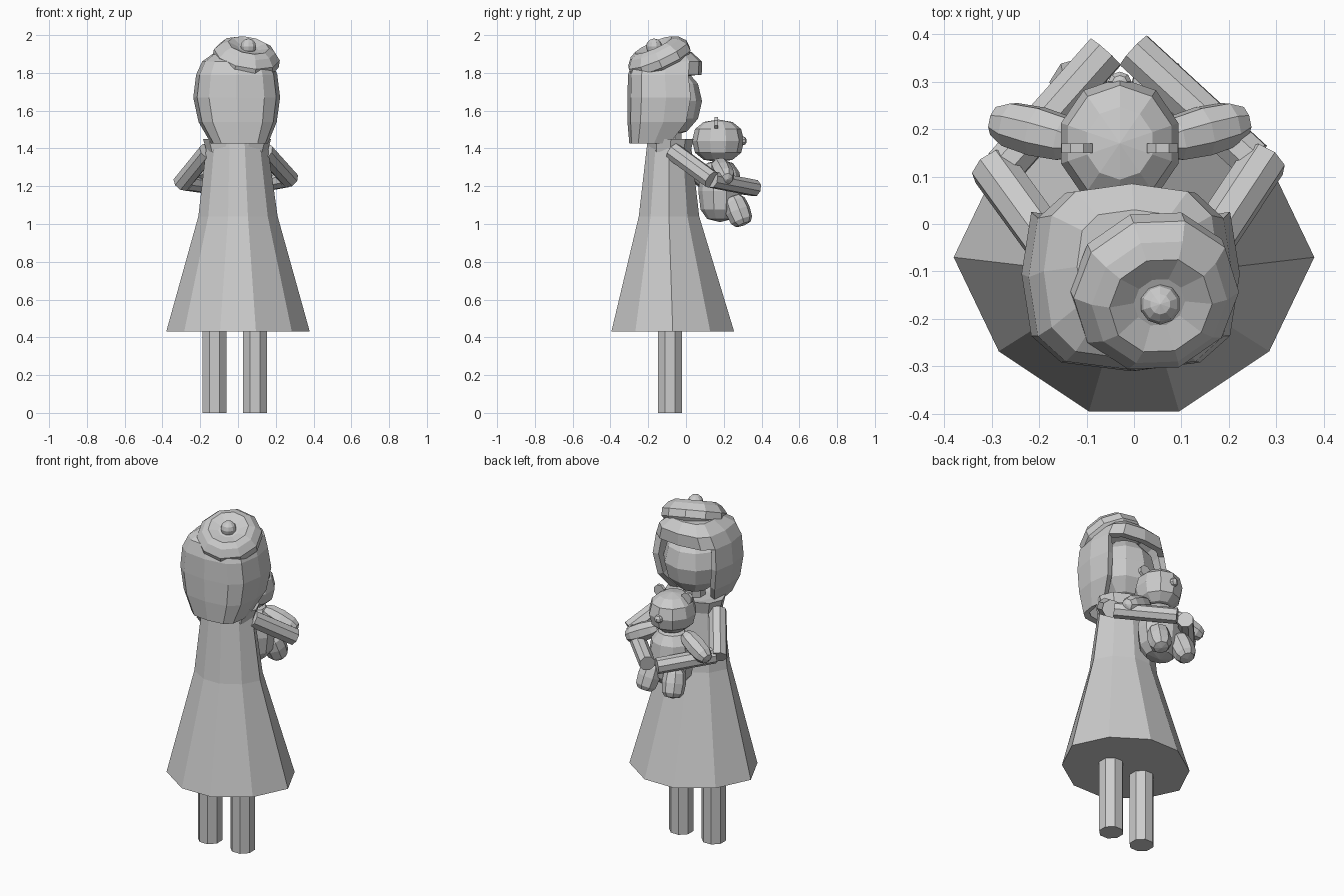
import bpy, bmesh
from math import sin, cos, radians, pi, copysign
from mathutils import Vector, Matrix

if "Cube" in bpy.data.objects:
    bpy.data.objects.remove(bpy.data.objects["Cube"])

Z = Vector((0, 0, 1))


def finish(name, bm):
    bmesh.ops.recalc_face_normals(bm, faces=bm.faces[:])
    me = bpy.data.meshes.new(name)
    bm.to_mesh(me)
    bm.free()
    ob = bpy.data.objects.new(name, me)
    bpy.context.collection.objects.link(ob)
    return ob


def power(v, e):
    return copysign(abs(v) ** e, v) if abs(v) > 1e-5 else 0


def unit_ring(n, e=1):
    """Ring of n points; exponents below 1 make it squarer."""
    return [(power(cos(2 * pi * i / n), e), power(sin(2 * pi * i / n), e)) for i in range(n)]


def loft(name, shape, rings, cap=True, keep=lambda row, i: True):
    """Rings are (z, centre x, centre y, radius x, radius y)."""
    bm = bmesh.new()
    rows = [[bm.verts.new((cx + u * rx, cy + v * ry, z)) for u, v in shape]
            for z, cx, cy, rx, ry in rings]
    n = len(shape)
    for r in range(len(rows) - 1):
        for i in range(n):
            if keep(r, i):
                j = (i + 1) % n
                bm.faces.new((rows[r][i], rows[r][j], rows[r + 1][j], rows[r + 1][i]))
    bm.faces.new(rows[0])
    if cap:
        bm.faces.new(rows[-1])
    return finish(name, bm)


def tube(name, a, b, r, sides=8, turn=22.5):
    a, b = Vector(a), Vector(b)
    d = b - a
    bm = bmesh.new()
    m = (Matrix.Translation((a + b) / 2) @ Z.rotation_difference(d).to_matrix().to_4x4()
         @ Matrix.Rotation(radians(turn), 4, 'Z'))
    bmesh.ops.create_cone(bm, cap_ends=True, segments=sides, radius1=r, radius2=r,
                          depth=d.length, matrix=m)
    return finish(name, bm)


def ball(name, c, size, axis=(0, 0, 1), seg=10, rows=6, plump=1):
    """Ellipsoid along an axis; plump below 1 gives fuller, stuffed ends."""
    bm = bmesh.new()
    bmesh.ops.create_uvsphere(bm, u_segments=seg, v_segments=rows, radius=1)
    for v in bm.verts:
        r = Vector(v.co[:2]).length
        f = r ** (plump - 1) if r > 1e-4 else 1
        v.co = (v.co.x * f, v.co.y * f, power(v.co.z, plump))
    bm.transform(Matrix.Translation(c) @ Z.rotation_difference(Vector(axis)).to_matrix().to_4x4()
                 @ Matrix.Diagonal((*size, 1)))
    return finish(name, bm)


# Ten-sided flared coat and its collar
half = [(1, 0), (.75, .61), (.25, 1), (-.25, 1), (-.75, .61), (-1, 0)]
coat_shape = half + [(-u, -v) for u, v in half[1:-1]]
loft("coat", coat_shape, [(.43, 0, -.07, .38, .325), (1.04, 0, -.09, .21, .16),
                          (1.43, -.005, -.09, .16, .115)])
loft("collar", unit_ring(10, .9), [(1.38, -.005, -.085, .16, .115),
                                   (1.45, -.005, -.08, .18, .125),
                                   (1.44, -.005, -.07, .1, .075)])

# Legs
for side, x in (("left", -.125), ("right", .09)):
    tube(side + "_leg", (x, -.085, 0), (x, -.085, .6), .068)

# Neck and face
tube("neck", (0, -.08, 1.4), (0, -.08, 1.54), .06)
ball("face", (0, -.075, 1.65), (.175, .16, .185))

# Bobbed hair: open over the face below the fringe
hair = loft("hair", unit_ring(12, .65),
            [(1.91, .0, -.09, .12, .12), (1.86, -.005, -.1, .185, .185),
             (1.79, -.007, -.112, .215, .195), (1.67, -.007, -.105, .23, .205),
             (1.54, -.002, -.12, .207, .19), (1.425, .008, -.17, .15, .13)],
            cap=False, keep=lambda row, i: row < 2 or not 1 <= i <= 4)
thick = hair.modifiers.new("thickness", 'SOLIDIFY')
thick.thickness = .035
thick.offset = -1

# Tilted beret with pompom
beret = loft("beret", unit_ring(10),
             [(-.065, 0, 0, .145, .145), (-.03, 0, 0, .178, .178), (.012, 0, 0, .177, .177),
              (.05, 0, 0, .145, .145), (.068, 0, 0, .11, .11), (.05, 0, 0, .055, .055)])
tilt = Vector((.17, -.4, .9)).normalized()
centre = Vector((.045, -.145, 1.885))
beret.matrix_world = (Matrix.Translation(centre)
                      @ Z.rotation_difference(tilt).to_matrix().to_4x4())
ball("pompom", centre + tilt * .06, (.043, .043, .043))

# Arms folded around the toy bear
for side, shoulder, elbow, start, wrist in (
        ("left", (-.16, -.07, 1.385), (-.298, .12, 1.215), (-.275, .12, 1.22), (-.06, .362, 1.19)),
        ("right", (.14, -.07, 1.385), (.275, .135, 1.235), (.25, .135, 1.235), (0, .365, 1.19))):
    tube(side + "_upper_arm", shoulder, elbow, .05)
    tube(side + "_forearm", start, wrist, .045)

# Toy bear
bx = -.03
ball("bear_body", (bx, .18, 1.175), (.13, .115, .165), plump=.75)
ball("bear_head", (bx, .17, 1.44), (.13, .138, .113), plump=.85)
ball("bear_nose", (bx, .3, 1.44), (.026, .022, .024), seg=8, rows=5)
for side, s in (("left", -1), ("right", 1)):
    ex = bx + s * .09
    tube(side + "_bear_ear", (ex, .15, 1.535), (ex, .17, 1.535), .035)
    ball(side + "_bear_arm", (bx + s * .175, .195, 1.28), (.055, .055, .11),
         axis=(s * .85, .22, -.4), seg=8, plump=.75)
    ball(side + "_bear_leg", (bx + s * .082, .275, 1.07), (.066, .066, .085),
         axis=(s * .12, .35, -.9), seg=8, plump=.65)
